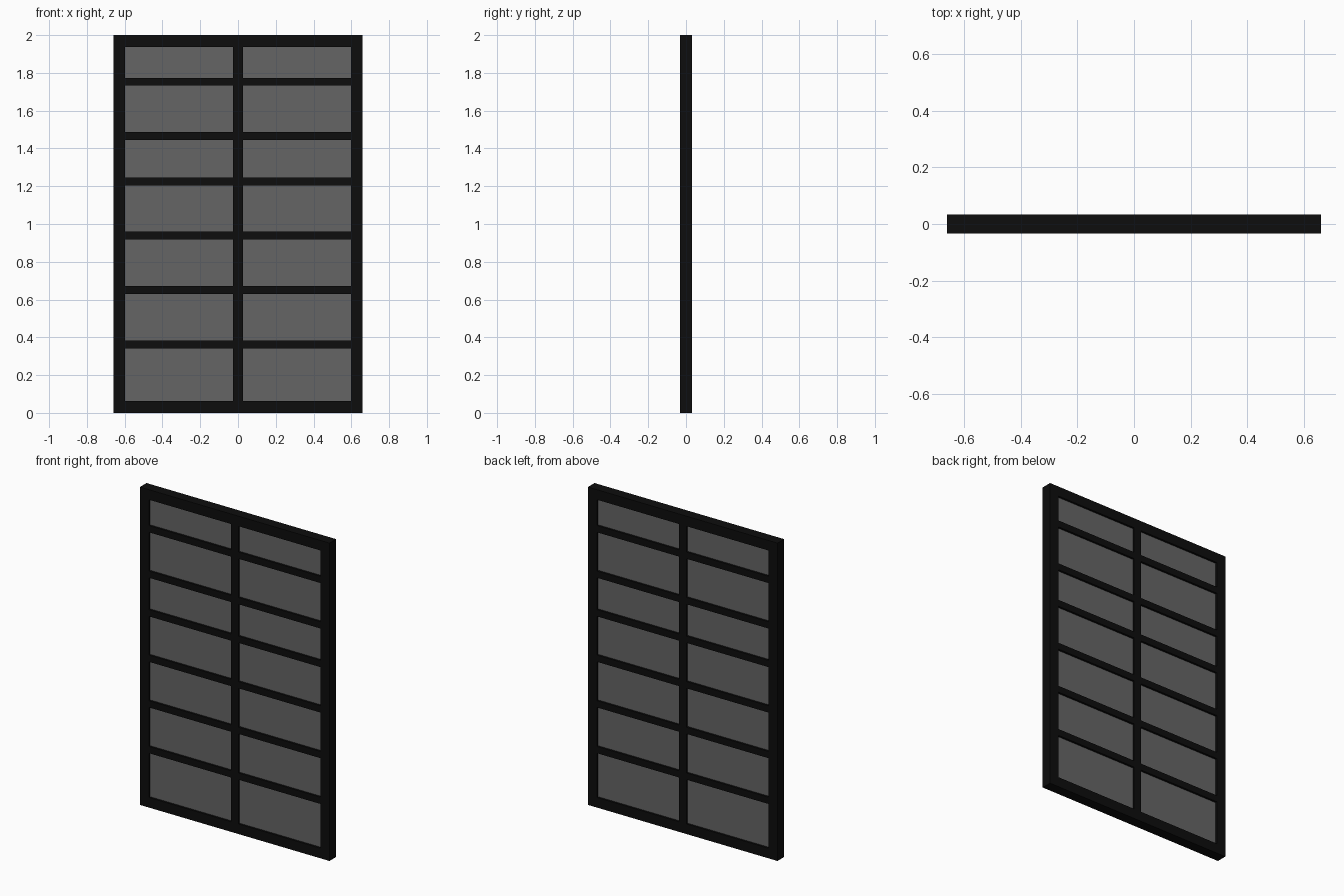
import bpy
import bmesh
from mathutils import Matrix, Vector

cube = bpy.data.objects.get("Cube")
if cube:
    bpy.data.objects.remove(cube, do_unlink=True)


def material(name, colour):
    mat = bpy.data.materials.new(name)
    mat.use_nodes = True
    mat.diffuse_color = colour
    mat.node_tree.nodes["Principled BSDF"].inputs["Base Color"].default_value = colour
    return mat


def box(name, x, y, z, mat):
    """Box spanning the given (low, high) range on each axis."""
    spans = (x, y, z)
    size = Vector([b - a for a, b in spans])
    centre = Vector([(a + b) / 2 for a, b in spans])
    bm = bmesh.new()
    bmesh.ops.create_cube(bm, size=1, matrix=Matrix.LocRotScale(centre, None, size))
    mesh = bpy.data.meshes.new(name)
    bm.to_mesh(mesh)
    bm.free()
    mesh.materials.append(mat)
    obj = bpy.data.objects.new(name, mesh)
    bpy.context.collection.objects.link(obj)


black = material("black_frame", (0.004, 0.004, 0.004, 1))
grey = material("grey_glass", (0.13, 0.13, 0.13, 1))

HALF_W, HEIGHT, BORDER = 0.66, 2.0, 0.063
INNER = HALF_W - BORDER
BAR = 0.026       # half width of the centre bar
RAIL = 0.021      # half height of the cross bars
depth = (-0.033, 0.033)
glass_depth = (-0.02, 0.02)
columns = {"right": (-INNER, -BAR), "left": (BAR, INNER)}

# Outer frame
box("right_stile", (-HALF_W, -INNER), depth, (0, HEIGHT), black)
box("left_stile", (INNER, HALF_W), depth, (0, HEIGHT), black)
box("bottom_rail", (-INNER, INNER), depth, (0, BORDER), black)
box("top_rail", (-INNER, INNER), depth, (HEIGHT - BORDER, HEIGHT), black)

# Centre bar and cross bars
box("centre_bar", (-BAR, BAR), depth, (BORDER, HEIGHT - BORDER), black)
rows = [0.363, 0.651, 0.938, 1.224, 1.467, 1.753]
for i, z in enumerate(rows, 1):
    for side, span in columns.items():
        box(f"{side}_cross_bar_{i}", span, depth, (z - RAIL, z + RAIL), black)

# Glass panes fill the openings, recessed on both faces
lows = [BORDER] + [z + RAIL for z in rows]
highs = [z - RAIL for z in rows] + [HEIGHT - BORDER]
for i, z_span in enumerate(zip(lows, highs), 1):
    for side, span in columns.items():
        box(f"{side}_pane_{i}", span, glass_depth, z_span, grey)
